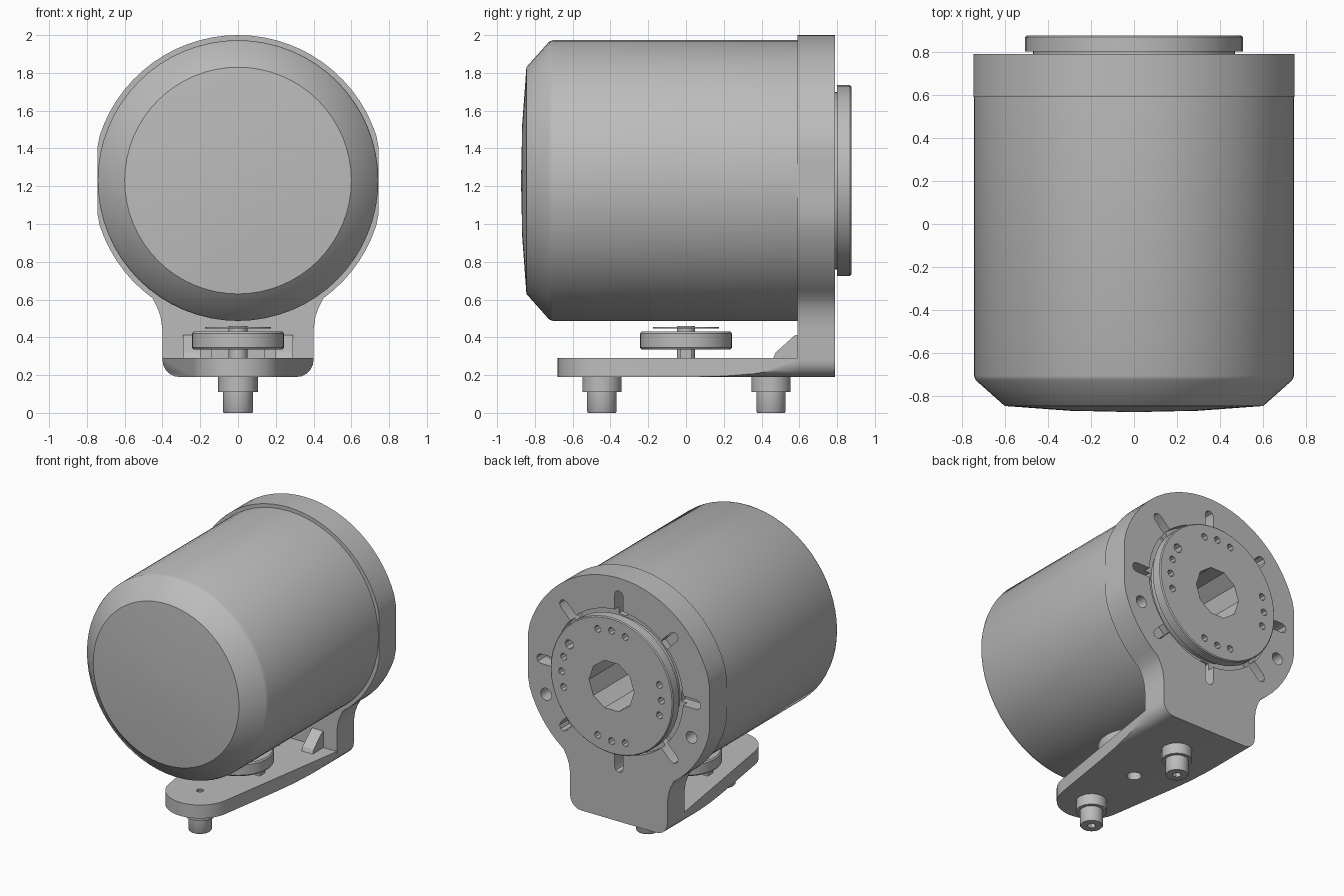
import bpy, bmesh, math
from mathutils import Matrix, Vector

if "Cube" in bpy.data.objects:
    bpy.data.objects.remove(bpy.data.objects["Cube"], do_unlink=True)

mat = bpy.data.materials.new("plain grey")
mat.use_nodes = True
GREY = (0.5, 0.5, 0.5, 1)
mat.diffuse_color = GREY
mat.node_tree.nodes["Principled BSDF"].inputs["Base Color"].default_value = GREY

AXIS_Z = 1.23                                  # height of the motor axis
TO_Y = Matrix.Rotation(-math.pi / 2, 4, 'X')   # turns local +z to +y


def finish(name, bm):
    bmesh.ops.recalc_face_normals(bm, faces=bm.faces)
    me = bpy.data.meshes.new(name)
    bm.to_mesh(me)
    bm.free()
    me.materials.append(mat)
    ob = bpy.data.objects.new(name, me)
    bpy.context.collection.objects.link(ob)
    return ob


def lathe(name, profile, n, at=(0, 0, 0), along_y=False):
    """Closed turned solid from (radius, height) pairs, bottom to top."""
    bm = bmesh.new()
    rings = [[bm.verts.new((r * math.cos(2 * math.pi * i / n),
                            r * math.sin(2 * math.pi * i / n), h))
              for i in range(n)] for r, h in profile]
    for a, b in zip(rings, rings[1:]):
        for i in range(n):
            j = (i + 1) % n
            bm.faces.new((a[i], a[j], b[j], b[i]))
    bm.faces.new(rings[0])
    bm.faces.new(rings[-1])
    m = Matrix.Translation(at) @ (TO_Y if along_y else Matrix())
    bm.transform(m)
    return finish(name, bm)


def prism(name, pts, direction):
    """Extrude a closed outline of 3D points."""
    bm = bmesh.new()
    f = bm.faces.new([bm.verts.new(p) for p in pts])
    r = bmesh.ops.extrude_face_region(bm, geom=[f])
    vs = [v for v in r["geom"] if isinstance(v, bmesh.types.BMVert)]
    bmesh.ops.translate(bm, verts=vs, vec=direction)
    return finish(name, bm)


def box(name, lo, hi):
    x0, y0, z0 = lo
    x1, y1, z1 = hi
    return prism(name, [(x0, y0, z0), (x1, y0, z0), (x1, y1, z0), (x0, y1, z0)],
                 (0, 0, z1 - z0))


def cut(ob, tool, op='DIFFERENCE'):
    m = ob.modifiers.new("cut", 'BOOLEAN')
    m.operation, m.object, m.solver = op, tool, 'EXACT'
    bpy.context.view_layer.objects.active = ob
    bpy.ops.object.modifier_apply(modifier=m.name)
    bpy.data.objects.remove(tool, do_unlink=True)


def smooth(*obs):
    for o in bpy.context.selected_objects:
        o.select_set(False)
    for o in obs:
        o.select_set(True)
        bpy.context.view_layer.objects.active = o
    bpy.ops.object.shade_smooth_by_angle(angle=math.radians(32))


def arc(cx, cz, r, a0, a1, n):
    return [(cx + r * math.cos(math.radians(a0 + (a1 - a0) * i / n)),
             cz + r * math.sin(math.radians(a0 + (a1 - a0) * i / n)))
            for i in range(n + 1)]


def polar(r, deg, y):
    a = math.radians(deg)
    return (r * math.cos(a), y, AXIS_Z + r * math.sin(a))


# Motor housing with chamfered, slightly domed front
housing = lathe("housing", [(0.02, -0.873), (0.3, -0.867), (0.60, -0.845), (0.735, -0.725),
                            (0.743, -0.705), (0.743, 0.60)], 64, (0, 0, AXIS_Z), True)

# Upright flange: clipped disc running down into a narrow neck
corner = arc(0.31, 0.28, 0.09, -90, 0, 5)
neck = corner + [(0.40, 0.44), (0.41, 0.51), (0.428, 0.56)]
ring = [(max(-0.745, min(0.745, x)), z) for x, z in arc(0, AXIS_Z, 0.77, -54, 234, 56)]
outline = neck + ring + [(-x, z) for x, z in reversed(neck)]
flange = prism("flange", [(x, 0.59, z) for x, z in outline], (0, 0.2, 0))

# Recess, radial slots and two round holes in the flange's back
cut(flange, lathe("cutter", [(0.53, 0.74), (0.53, 0.9)], 48, (0, 0, AXIS_Z), True))
for k in range(8):
    slot = arc(0.64, 0, 0.035, -90, 90, 4) + [(0.48, 0.035), (0.48, -0.035)]
    tool = prism("cutter", [(x, 0.69, z) for x, z in slot], (0, 0.3, 0))
    tool.data.transform(Matrix.Translation((0, 0, AXIS_Z)) @ Matrix.Rotation(k * math.pi / 4, 4, 'Y'))
    cut(flange, tool)
for deg in (-23, 203):
    cut(flange, lathe("cutter", [(0.045, 0.66), (0.045, 0.9)], 12, polar(0.65, deg, 0), True))

# Output disc with centre bore and bolt holes
disc = lathe("output_disc", [(0.47, 0.70), (0.47, 0.80), (0.505, 0.80), (0.505, 0.868),
                             (0.498, 0.875)], 48, (0, 0, AXIS_Z), True)
for k in range(4):
    for off in (-16, 0, 16):
        cut(disc, lathe("cutter", [(0.026, 0.80), (0.026, 0.95)], 8,
                        polar(0.41, 90 * k + off, 0), True))
cut(disc, lathe("cutter", [(0.035, 0.80), (0.035, 0.95)], 8, polar(0.41, 32, 0), True))
for part, depth in ((disc, 0.5), (flange, 0.5), (housing, 0.3)):
    cut(part, lathe("cutter", [(0.185, depth), (0.185, 1.0)], 10, (0, 0, AXIS_Z), True))

# Foot plate: tapered plan with round tip and rounded lower edges
tip = arc(0, -0.445, 0.235, -170, -10, 16)
foot = prism("foot_plate", [(x, y, 0.19) for x, y in tip + [(0.40, 0.595), (-0.40, 0.595)]],
             (0, 0, 0.1))
lower = corner + [(0.40, 0.4), (-0.40, 0.4)] + [(-x, z) for x, z in reversed(corner)]
cut(foot, prism("cutter", [(x, -0.8, z) for x, z in lower], (0, 1.6, 0)), 'INTERSECT')
cut(foot, lathe("cutter", [(0.05, 0.1), (0.05, 0.25)], 12))
for y in (-0.445, 0.45):
    cut(foot, lathe("cutter", [(0.025, 0.24), (0.025, 0.4)], 10, (0, y, 0)))

# Gussets between foot and flange
gussets = []
for s in (-1, 1):
    tri = [(0.46, 0.285), (0.60, 0.285), (0.60, 0.415), (0.575, 0.41), (0.475, 0.32)]
    gussets.append(prism("gusset_" + ("left" if s > 0 else "right"),
                         [(s * 0.2, y, z) for y, z in tri], (s * 0.09, 0, 0)))

# Locating pins under the foot
pins = []
for name, y in (("front_pin", -0.445), ("back_pin", 0.45)):
    pin = lathe(name, [(0.075, 0.0), (0.08, 0.008), (0.08, 0.11), (0.105, 0.11), (0.105, 0.2)],
                14, (0, y, 0))
    cut(pin, lathe("cutter", [(0.03, -0.1), (0.03, 0.06)], 6, (0, y, 0)))
    pins.append(pin)

# Thumb wheel on a post below the housing
wheel = lathe("thumb_wheel", [(0.235, 0.335), (0.243, 0.345), (0.243, 0.42), (0.235, 0.43)], 40)
post = lathe("wheel_post", [(0.05, 0.27), (0.05, 0.46)], 14)
washer = lathe("wheel_washer", [(0.175, 0.446), (0.175, 0.454)], 28)
for s in (-1, 1):
    box("wheel_lug_" + ("left" if s > 0 else "right"),
        (s * 0.17 - 0.03, -0.03, 0.285), (s * 0.17 + 0.03, 0.03, 0.34))

smooth(housing, flange, disc, foot, wheel, post, washer, *pins)
